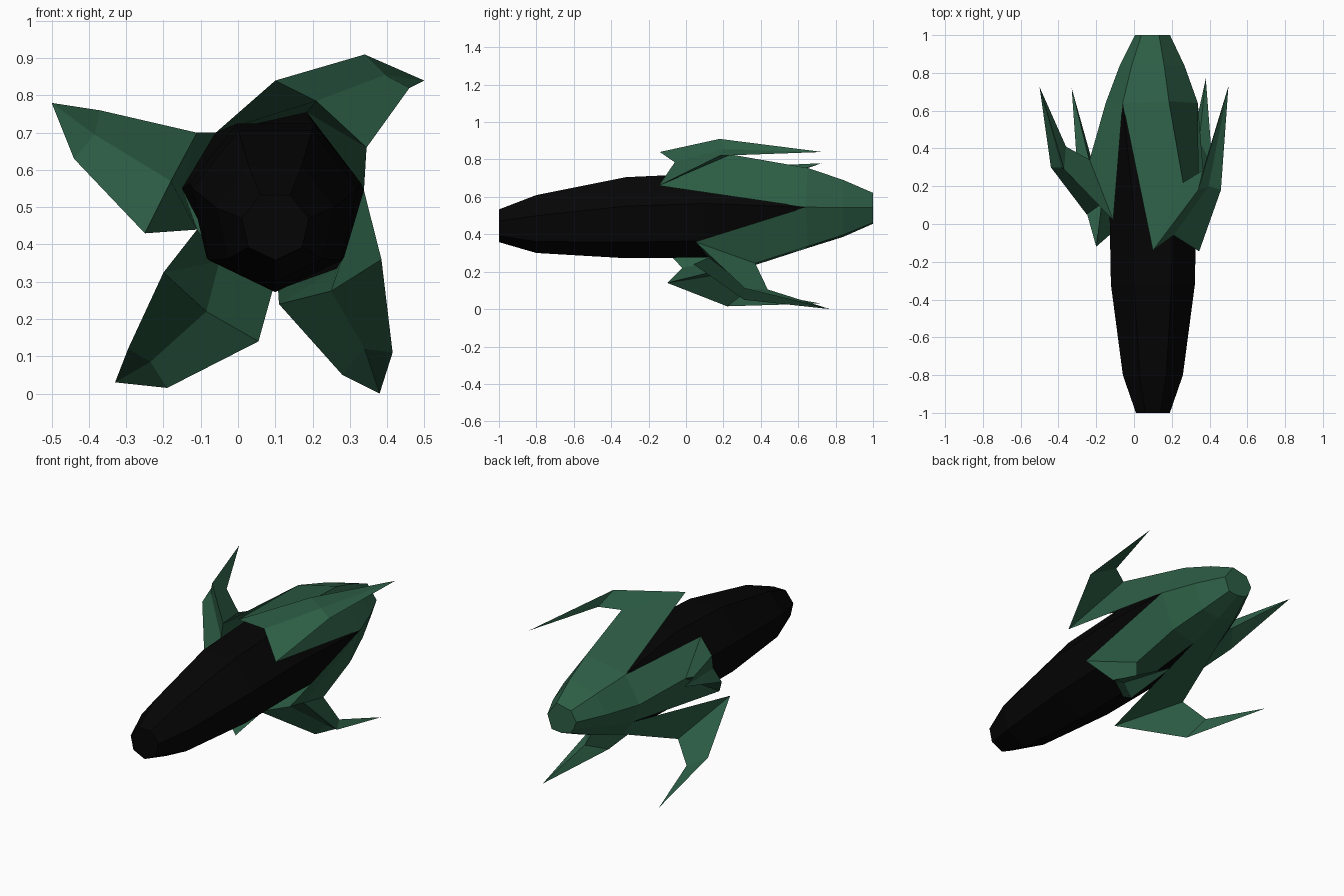
import bpy, bmesh, math
from mathutils import Vector


def material(name, rgb):
    m = bpy.data.materials.new(name)
    m.diffuse_color = (*rgb, 1)
    return m


GREEN = material("leaf green", (0.026, 0.112, 0.06))
BLACK = material("bud black", (0.0015, 0.0015, 0.0015))


def build(name, verts, faces, mat):
    bm = bmesh.new()
    vs = [bm.verts.new(v) for v in verts]
    for f in faces:
        bm.faces.new([vs[i] for i in f])
    bmesh.ops.recalc_face_normals(bm, faces=bm.faces)
    me = bpy.data.meshes.new(name)
    bm.to_mesh(me)
    bm.free()
    me.materials.append(mat)
    ob = bpy.data.objects.new(name, me)
    bpy.context.collection.objects.link(ob)
    return ob


def loft(name, rings, mat):
    n = len(rings[0])
    verts = [p for r in rings for p in r]
    faces = [(k * n + i, k * n + (i + 1) % n, (k + 1) * n + (i + 1) % n, (k + 1) * n + i)
             for k in range(len(rings) - 1) for i in range(n)]
    faces += [list(range(n))[::-1], list(range(len(verts) - n, len(verts)))]
    return build(name, verts, faces, mat)


# Calyx ring where the leaves start: alternating notch and leaf ridge, clockwise
RING = [Vector(p) for p in [
    (-0.06, 0.64, 0.7), (0.185, 0.65, 0.755), (0.338, 0.64, 0.545), (0.265, 0.65, 0.335),
    (0.105, 0.63, 0.32), (-0.05, 0.65, 0.355), (-0.11, 0.64, 0.44), (-0.15, 0.64, 0.55)]]
centre = Vector((0.1, 0.64, 0.54))


# Black seven-sided bud: y, centre z, radius; its last ring meets the calyx ring
def ring7(y, cz, r):
    a = [math.radians(-90) + i * math.tau / 7 for i in range(7)]
    return [(0.1 + r * math.cos(t), y, cz + r * math.sin(t)) for t in a]


bud = [ring7(*s) for s in [(-1, 0.45, 0.092), (-0.8, 0.463, 0.163),
                           (-0.32, 0.5, 0.228), (0.1, 0.512, 0.236)]]
loft("bud", bud + [[RING[i] for i in (4, 3, 2, 1, 0, 7, 5)]], BLACK)


def shrunk(y, s):
    return [Vector((centre.x + (p.x - centre.x) * s, y, centre.z + (p.z - centre.z) * s)) for p in RING]


# Green calyx cup at the stem end
loft("calyx", [RING, shrunk(0.84, 0.7), shrunk(1.0, 0.38)], GREEN)

# Leaf points: fold (side, middle, side), outer bend (side, ridge, side), tip,
# inner crease, inner root of the spike
LEAVES = {
    "upper_right_leaf": (0, [(0.1, -0.14, 0.84), (0.21, -0.06, 0.785), (0.345, -0.145, 0.66),
                             (0.34, 0.18, 0.91), (0.395, 0.2, 0.855), (0.46, 0.18, 0.82),
                             (0.5, 0.73, 0.84), (0.26, 0.22, 0.83), (0.365, 0.285, 0.845)]),
    "lower_right_leaf": (2, [(0.385, 0.05, 0.36), (0.25, 0.12, 0.275), (0.11, 0.04, 0.24),
                             (0.415, 0.315, 0.11), (0.34, 0.32, 0.12), (0.28, 0.31, 0.05),
                             (0.38, 0.77, 0.0), (0.29, 0.37, 0.245), (0.345, 0.437, 0.105)]),
    "lower_left_leaf": (4, [(0.055, -0.1, 0.14), (-0.085, -0.02, 0.22), (-0.2, -0.12, 0.325),
                            (-0.19, 0.22, 0.015), (-0.235, 0.24, 0.085), (-0.295, 0.22, 0.12),
                            (-0.33, 0.72, 0.03), (-0.13, 0.26, 0.2), (-0.235, 0.33, 0.1)]),
    "upper_left_leaf": (6, [(-0.25, 0.05, 0.43), (-0.18, 0.1, 0.57), (-0.11, 0.02, 0.7),
                            (-0.44, 0.3, 0.63), (-0.385, 0.3, 0.695), (-0.37, 0.29, 0.76),
                            (-0.5, 0.725, 0.78), (-0.235, 0.34, 0.61), (-0.36, 0.41, 0.685)]),
}
# Outer blade, blade sides, strip back to the calyx, underside
FACES = [(0, 1, 4, 3), (1, 2, 5, 4), (3, 4, 6), (4, 5, 6),
         (0, 3, 8, 7), (3, 6, 8), (2, 7, 8, 5), (5, 8, 6),
         (9, 0, 7, 10), (10, 7, 2, 11), (9, 10, 1, 0), (10, 11, 2, 1)]
for name, (k, pts) in LEAVES.items():
    build(name, pts + [RING[(k + i) % 8] for i in range(3)], FACES, GREEN)
